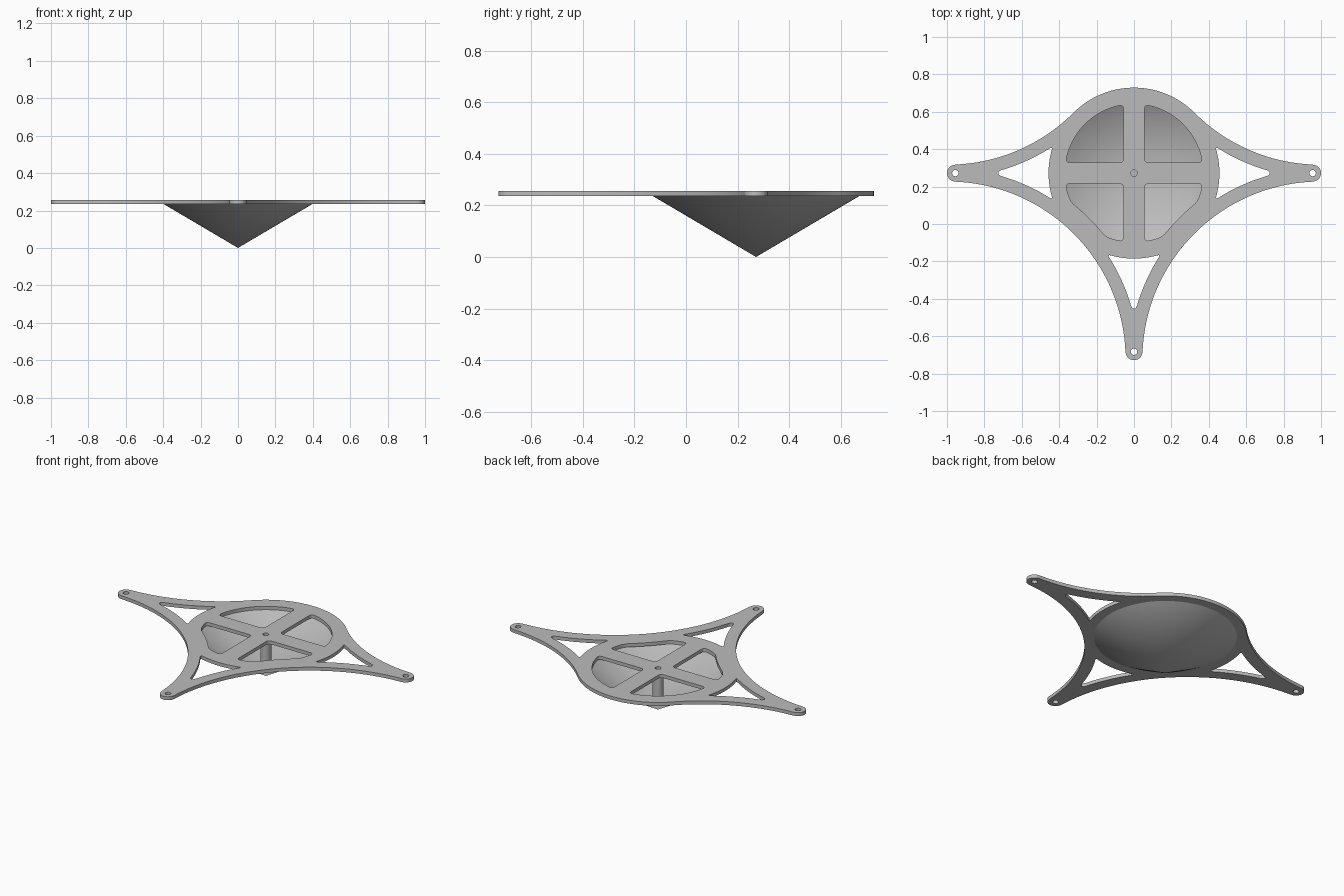
import bpy, bmesh
from math import sin, cos, asin, acos, sqrt, radians, degrees, hypot
from mathutils import Vector, Matrix

if "Cube" in bpy.data.objects:
    bpy.data.objects.remove(bpy.data.objects["Cube"])

HUB_Y = 0.272                       # hub position along y
Z0, Z1 = 0.236, 0.257               # plate bottom and top
DISC, OPEN, SPOKE = 0.457, 0.37, 0.056
TIP, TIP_R, BOLT = 0.955, 0.045, 0.017
D, R = 0.995, 0.95                  # centre offset and radius of the concave sides

grey = bpy.data.materials.new("light grey")
grey.use_nodes = True
grey.diffuse_color = (0.5, 0.5, 0.5, 1)
grey.node_tree.nodes["Principled BSDF"].inputs["Base Color"].default_value = (0.5, 0.5, 0.5, 1)


def arc(cx, cy, r, a0, a1, n=32):
    """Points along an arc, angles in degrees."""
    angles = [radians(a0 + (a1 - a0) * i / n) for i in range(n + 1)]
    return [Vector((cx + r * cos(a), cy + r * sin(a))) for a in angles]


def trim(edge, t, n=24):
    """Shorten a polyline by t at both ends."""
    lengths = [(b - a).length for a, b in zip(edge, edge[1:])]
    total = sum(lengths)
    t = min(t, 0.45 * total)
    out = []
    for i in range(n + 1):
        s = t + (total - 2 * t) * i / n
        k = 0
        while k < len(lengths) - 1 and s > lengths[k]:
            s -= lengths[k]
            k += 1
        out.append(edge[k].lerp(edge[k + 1], s / lengths[k]))
    return out


def rounded(edges, t):
    """Join edges into a loop with softened corners."""
    cut = [trim(e, t, 1 if len(e) == 2 else 24) for e in edges]
    loop = []
    for i, e in enumerate(cut):
        nxt, corner = cut[(i + 1) % len(cut)][0], edges[i][-1]
        loop += e
        for k in range(1, 6):
            u = k / 6
            loop.append(e[-1].lerp(corner, u).lerp(corner.lerp(nxt, u), u))
    return loop


def meet(r, big):
    """Angle off the diagonal where a hub circle meets a concave side arc."""
    return degrees(acos((2 * D * D + r * r - big * big) / (2 * r * D * sqrt(2))))


def turned(loop, degrees_z):
    m = Matrix.Rotation(radians(degrees_z), 2)
    return [m @ p for p in loop]


def finish(obj):
    obj.data.materials.clear()
    obj.data.materials.append(grey)
    bpy.ops.object.select_all(action='DESELECT')
    obj.select_set(True)
    bpy.context.view_layer.objects.active = obj
    bpy.ops.object.shade_smooth_by_angle(angle=radians(30))


def add_mesh(name, bm):
    bmesh.ops.remove_doubles(bm, verts=bm.verts, dist=1e-5)
    bmesh.ops.recalc_face_normals(bm, faces=bm.faces)
    mesh = bpy.data.meshes.new(name)
    bm.to_mesh(mesh)
    bm.free()
    obj = bpy.data.objects.new(name, mesh)
    bpy.context.collection.objects.link(obj)
    obj.location.y = HUB_Y
    finish(obj)


def lathe(name, profile, steps=96):
    """Revolve a closed (radius, height) profile around the hub axis."""
    bm = bmesh.new()
    verts = [bm.verts.new((r, 0, z)) for r, z in profile]
    edges = [bm.edges.new((a, b)) for a, b in zip(verts, verts[1:] + verts[:1])
             if a.co.x + b.co.x > 0]
    bmesh.ops.spin(bm, geom=verts + edges, cent=(0, 0, 0), axis=(0, 0, 1),
                   angle=radians(360), steps=steps)
    bmesh.ops.dissolve_degenerate(bm, dist=1e-6, edges=bm.edges)
    add_mesh(name, bm)


# Outer outline: three arm tips, concave sides and the round back
lean = degrees(asin((D - TIP) / R))
tip = arc(TIP, 0, TIP_R, -90, 90, 20)
side = arc(D, D, R, 270 - lean, 180 + lean, 64)
half_side = arc(D, D, R, 270 - lean, 225, 32)
flipped = [Vector((-p.x, p.y)) for p in reversed(half_side)]
outline = (tip + half_side + arc(0, 0, DISC, 45, 135, 48)[1:-1] + flipped
           + turned(tip, 180) + turned(side, 180)
           + turned(tip, 270) + turned(side, 270))
loops = [outline]

# Bolt holes in the tips and the hub
bolt = arc(TIP, 0, BOLT, 0, 345, 23)
loops += [turned(bolt, a) for a in (0, 180, 270)]
loops.append(arc(0, 0, BOLT, 0, 345, 23))

# Triangular windows in the arms
inner = R + 0.07
END = 0.725
beta = 45 - meet(DISC, inner)
start = degrees(acos((DISC * cos(radians(beta)) - D) / inner))
stop = degrees(acos((END - D) / inner))
lower = arc(D, -D, inner, start, stop)
upper = [Vector((p.x, -p.y)) for p in reversed(lower)]
window = rounded([lower, [lower[-1], upper[0]], upper,
                  arc(0, 0, DISC, beta, -beta)], 0.022)
loops += [turned(window, a) for a in (0, 180, 270)]

# Four openings between the spokes, the front two clipped by the concave sides
a0 = degrees(asin(SPOKE / OPEN))
corner = Vector((SPOKE, SPOKE))
clip = R + 0.117
phi = meet(OPEN, clip)
psi = degrees(asin(OPEN * sin(radians(phi)) / clip))
rims = {1: [arc(0, 0, OPEN, a0, 90 - a0)],
        -1: [arc(0, 0, OPEN, a0, 45 - phi), arc(D, D, clip, 225 + psi, 225 - psi),
             arc(0, 0, OPEN, 45 + phi, 90 - a0)]}
for sy, rim in rims.items():
    opening = rounded([[corner, rim[0][0]]] + rim + [[rim[-1][-1], corner]], 0.025)
    loops += [[Vector((p.x * sx, p.y * sy)) for p in opening] for sx in (-1, 1)]

# Plate: filled outline with holes, given thickness
curve = bpy.data.curves.new("plate_outline", 'CURVE')
curve.dimensions = '2D'
curve.fill_mode = 'BOTH'
curve.extrude = (Z1 - Z0) / 2
for loop in loops:
    clean = [p for i, p in enumerate(loop) if (p - loop[i - 1]).length > 1e-5]
    spline = curve.splines.new('POLY')
    spline.points.add(len(clean) - 1)
    for point, p in zip(spline.points, clean):
        point.co = (p.x, p.y, 0, 1)
    spline.use_cyclic_u = True
helper = bpy.data.objects.new("plate_outline", curve)
bpy.context.collection.objects.link(helper)
bpy.context.view_layer.update()
filled = bpy.data.meshes.new_from_object(
    helper.evaluated_get(bpy.context.evaluated_depsgraph_get()))
bpy.data.objects.remove(helper)
bm = bmesh.new()
bm.from_mesh(filled)
bpy.data.meshes.remove(filled)
bmesh.ops.translate(bm, verts=bm.verts, vec=(0, 0, (Z0 + Z1) / 2))
add_mesh("mounting_plate", bm)

# Thin conical bowl under the plate and the hollow post on its axis
lathe("cone_bowl", [(0, 0), (0.4, Z0), (0.375, Z0), (0, 0.015)])
lathe("centre_post", [(BOLT, Z0), (0.03, Z0), (0.03, 0.025), (BOLT, 0.02)], 32)
